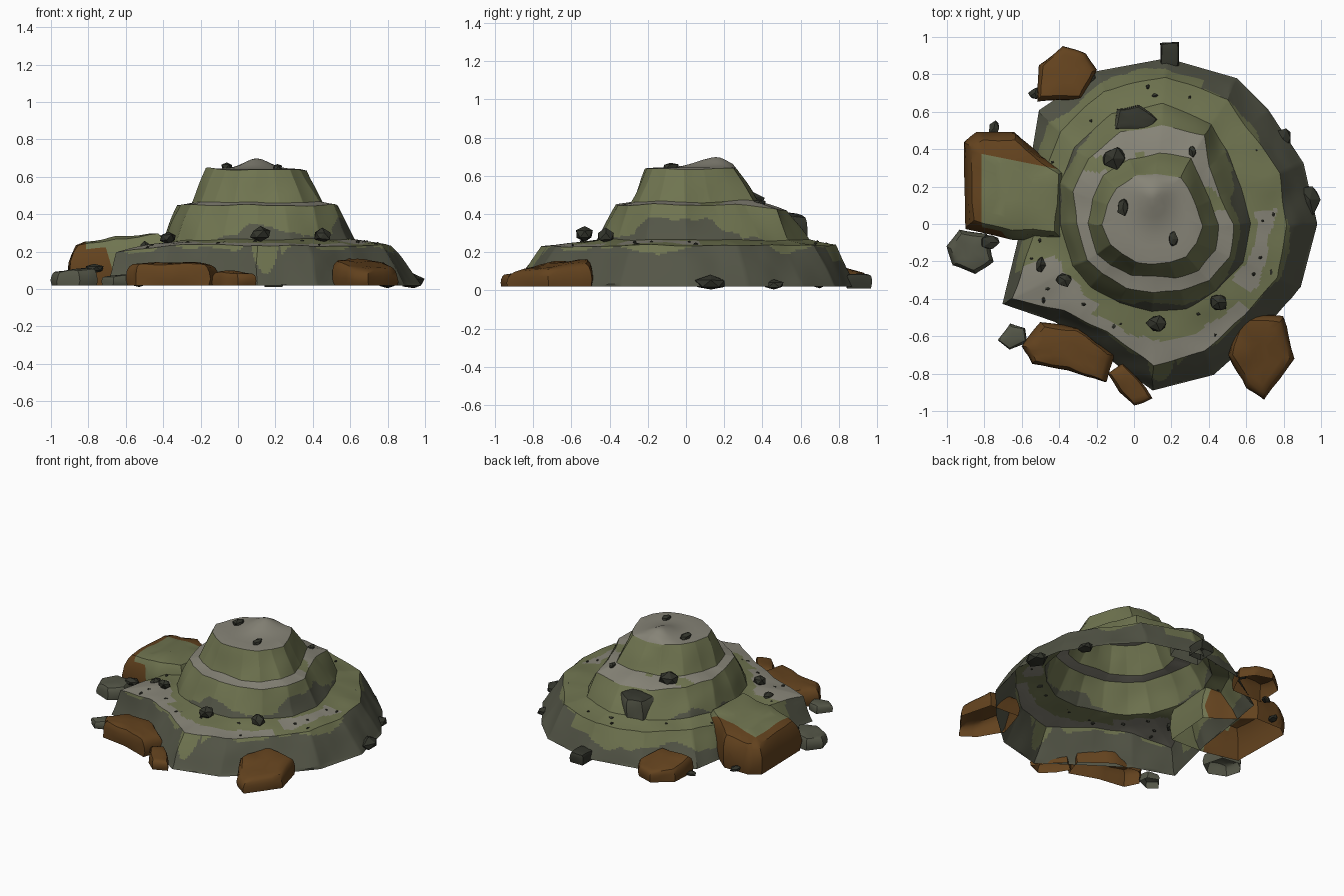
import bpy, bmesh, math, random
from mathutils import Vector, noise

cube = bpy.data.objects.get("Cube")
if cube:
    bpy.data.objects.remove(cube, do_unlink=True)
random.seed(4)


def material(name, *rgb):
    mat = bpy.data.materials.new(name)
    mat.use_nodes = True
    mat.diffuse_color = (*rgb, 1)
    for node in mat.node_tree.nodes:
        if node.type == "BSDF_PRINCIPLED":
            node.inputs["Base Color"].default_value = (*rgb, 1)
            node.inputs["Roughness"].default_value = 0.9
    return mat


moss = material("moss_green", 0.16, 0.175, 0.08)
pale = material("pale_stone", 0.24, 0.23, 0.185)
dark = material("dark_stone", 0.088, 0.092, 0.063)
clay = material("brown_clay", 0.125, 0.055, 0.013)
coal = material("black_stone", 0.033, 0.035, 0.025)
MOSS, PALE, DARK = range(3)


def finish(bm, name, mats, angle=25):
    bmesh.ops.recalc_face_normals(bm, faces=bm.faces)
    mesh = bpy.data.meshes.new(name)
    bm.to_mesh(mesh)
    bm.free()
    for mat in mats:
        mesh.materials.append(mat)
    obj = bpy.data.objects.new(name, mesh)
    bpy.context.collection.objects.link(obj)
    bpy.ops.object.select_all(action="DESELECT")
    obj.select_set(True)
    bpy.context.view_layer.objects.active = obj
    bpy.ops.object.shade_smooth_by_angle(angle=math.radians(angle))


def bridge(bm, low, high):
    n = len(low)
    return [bm.faces.new((low[i], low[(i + 1) % n], high[(i + 1) % n], high[i]))
            for i in range(n)]


# Terraced mound: radii (hundredths) at each heading for each terrace edge
CENTRE = Vector((0.1, 0, 0))
HEADINGS = [int(h) for h in "0 22 45 60 85 110 135 157 180 208 225 247 270 292 315 337".split()]
RINGS = [
    (0.02, "88 87 87 90 89 87 86 72 70 91 74 74 89 87 82 86"),
    (0.235, "72 73 72 78 79 76 70 64 62 85 66 63 76 73 69 73"),
    (0.265, "53 51 56 62 64 63 58 54 50 49 47 46 47 48 50 53"),
    (0.45, "43 39 43 55 53 52 49 46 41 40 38 37 37 38 43 44"),
    (0.465, "35 34 36 41 38 37 37 35 35 34 32 30 28 31 35 36"),
    (0.64, "27 25 26 29 27 28 27 26 27 25 23 22 21 22 25 26"),
]
RINGS = [(z, [int(r) / 100 for r in row.split()]) for z, row in RINGS]
CORNERS = len(HEADINGS)
STEPS = 24
COLS = CORNERS * STEPS


def ring_point(level, col):
    z, radii = RINGS[level]
    seg, part = divmod(col, STEPS)

    def corner(i):
        a = math.radians(HEADINGS[i % CORNERS])
        return Vector((math.cos(a), math.sin(a), 0)) * radii[i % CORNERS]
    p = CENTRE + corner(seg).lerp(corner(seg + 1), part / STEPS)
    p.z = z
    if level in (1, 2):
        p.z -= 0.1 * max(0, -p.x - 0.3)
    if level == 3:
        p.z -= 0.12 * max(0, p.y - 0.25)
    return p


def heading_in(deg, start, end):
    return (deg - start) % 360 < (end - start) % 360


def mound_colour(band, t, c):
    deg = math.degrees(math.atan2(c.y, c.x - CENTRE.x)) % 360
    wob = noise.noise(c * 4.5) + 0.3 * noise.noise(c * 11)
    if band == 0:      # outer skirt
        limit = 0.95
        if heading_in(deg, 70, 200):
            limit = 0.5
        if heading_in(deg, 265, 280):
            limit = 0.4 + 0.02 * (deg - 273) ** 2
        return MOSS if t > limit + 0.3 * wob else DARK
    if band == 1:      # lower terrace
        if heading_in(deg, 198, 236):
            return PALE if t < 0.75 + 0.4 * wob else MOSS
        if heading_in(deg, 236, 318):
            return PALE if t < 0.34 + 0.22 * wob else MOSS
        if heading_in(deg, 325, 367):
            return PALE if 0.4 < t + wob * 0.6 and t < 0.8 + 0.2 * wob else MOSS
        return MOSS
    if band == 2:      # middle wall
        limit = 0
        if heading_in(deg, 255, 302):
            limit = 0.5 - 0.001 * (deg - 278) ** 2
        if heading_in(deg, 327, 394):
            limit = 0.75 - 0.0005 * ((deg + 180) % 360 - 180) ** 2
        return DARK if t < limit + 0.35 * wob else MOSS
    if band == 3:      # upper ledge
        return MOSS if wob > 0.42 else PALE
    return MOSS if band == 4 else PALE


bm = bmesh.new()
previous = None
SUBROWS = [20, 18, 18, 5, 8]
for band, rows in enumerate(SUBROWS):
    for row in range(rows + (band == 4)):
        t = row / rows
        ring = []
        for col in range(COLS):
            p = ring_point(band, col).lerp(ring_point(band + 1, col), t)
            if band or row:
                p += noise.noise_vector(p * 5) * 0.014
            ring.append(bm.verts.new(p))
        if previous:
            last = band if row else band - 1
            mid = (t - 0.5 / rows) if row else 1 - 0.5 / SUBROWS[last]
            for face in bridge(bm, previous, ring):
                face.material_index = mound_colour(last, mid, face.calc_center_median())
        previous = ring

# Summit with an off-centre hump, steeper at the back
rim = [v.co.copy() for v in previous]
peak = Vector((0.1, 0.12, 0.655))
for t in (0.15, 0.3, 0.45, 0.6, 0.75, 0.9):
    ring = []
    for p in rim:
        q = p.lerp(peak, t)
        spread = 0.018 if q.y < 0.16 else 0.007
        q.z = 0.643 + 0.055 * math.exp(-(q.x - 0.1) ** 2 / 0.009 - (q.y - 0.16) ** 2 / spread)
        ring.append(bm.verts.new(q))
    for face in bridge(bm, previous, ring):
        face.material_index = PALE
    previous = ring
bm.faces.new(previous).material_index = PALE
finish(bm, "terraced_mound", [moss, pale, dark], 30)


# Boulders: footprint outline, rounded towards a sloping top, open beneath
def boulder(name, outline, height, slope=(0, 0), mats=(clay,), base=0.02,
            top_rule=None, cuts=()):
    pts = [Vector((x, y, 0)) for x, y in outline]
    mid = sum(pts, Vector()) / len(pts)
    bm = bmesh.new()
    previous = None
    for scale, lift in ((0.97, 0), (1, 0.3), (0.97, 0.6), (0.92, 0.82), (0.84, 0.95),
                        (0.65, 1), (0.35, 1.02)):
        ring = []
        for i, p in enumerate(pts):
            for part in (0, 0.25, 0.5, 0.75):
                d = p.lerp(pts[(i + 1) % len(pts)], part) - mid
                top = height + slope[0] * d.x * scale + slope[1] * d.y * scale
                q = mid + d * scale
                q.z = base + (top - base) * lift
                if lift:
                    q += noise.noise_vector(q * 9) * 0.012
                ring.append(bm.verts.new(q))
        if previous:
            bridge(bm, previous, ring)
        previous = ring
    bm.faces.new(previous)
    for point, normal in cuts:
        bmesh.ops.bisect_plane(bm, geom=bm.verts[:] + bm.edges[:] + bm.faces[:],
                               plane_co=point, plane_no=normal)
    bm.normal_update()
    if top_rule:
        for face in bm.faces:
            face.material_index = int(top_rule(face.calc_center_median(), face.normal))
    finish(bm, name, mats, 35)


# Colour borders of the side block run along these planes
LEFT_CUT = (Vector((-0.79, 0, 0)), Vector((1, 0, 0.1)))
BACK_CUT = (Vector((-0.79, 0.37, 0)), Vector((-0.2, -1, 0)))
INNER_CUT = (Vector((-0.64, 0, 0)), Vector((1, 0, 0.3)))


def beyond(c, cut):
    return (c - cut[0]).dot(cut[1]) > 0


def mossy_side(c, n):
    on_top = abs(n.z) > 0.45 and beyond(c, LEFT_CUT)
    return beyond(c, BACK_CUT) and (on_top or beyond(c, INNER_CUT))


boulder("large_side_block",
        [(-0.9, -0.02), (-0.65, -0.08), (-0.38, -0.09), (-0.35, 0.27), (-0.5, 0.37),
         (-0.64, 0.49), (-0.84, 0.49), (-0.91, 0.44)], 0.265, (0.13, -0.05), (clay, moss),
        top_rule=mossy_side, cuts=(LEFT_CUT, BACK_CUT, INNER_CUT))
boulder("front_long_boulder",
        [(-0.6, -0.65), (-0.55, -0.75), (-0.35, -0.78), (-0.15, -0.85), (-0.1, -0.7),
         (-0.3, -0.55), (-0.5, -0.53)], 0.14)
boulder("front_small_boulder",
        [(-0.14, -0.8), (-0.08, -0.9), (0, -0.97), (0.1, -0.93), (0.02, -0.82),
         (-0.06, -0.74)], 0.09)
boulder("front_corner_boulder",
        [(0.5, -0.7), (0.6, -0.87), (0.7, -0.94), (0.86, -0.72), (0.8, -0.49),
         (0.57, -0.48)], 0.135, (-0.12, 0.15))
boulder("back_boulder",
        [(-0.52, 0.66), (-0.28, 0.66), (-0.2, 0.82), (-0.26, 0.91), (-0.38, 0.95),
         (-0.51, 0.85)], 0.12, (0, -0.2))
boulder("side_grey_boulder",
        [(-1, -0.12), (-0.97, -0.22), (-0.85, -0.27), (-0.75, -0.2), (-0.79, -0.05),
         (-0.93, -0.03)], 0.1, (0.12, 0), (dark,))
boulder("front_grey_boulder",
        [(-0.73, -0.62), (-0.67, -0.67), (-0.57, -0.63), (-0.58, -0.56), (-0.66, -0.53)],
        0.07, (0.1, 0), (dark,))
boulder("back_crag",
        [(-0.12, 0.5), (0.1, 0.48), (0.13, 0.56), (0.03, 0.63), (-0.09, 0.62)],
        0.4, (0, -0.1), (dark, coal), 0.22, lambda c, n: abs(n.z) > 0.5)
boulder("back_edge_stone",
        [(0.14, 0.84), (0.24, 0.84), (0.24, 0.97), (0.14, 0.97)], 0.08, (0, 0), (coal,), 0.01)


# Loose stones: squashed, roughened balls, cut level with the ground
def stones(name, places, mat, squash=0.75):
    bm = bmesh.new()
    for x, y, z, size in places:
        made = bmesh.ops.create_icosphere(bm, subdivisions=1, radius=size)["verts"]
        turn = random.uniform(0.7, 1.25)
        for v in made:
            v.co *= random.uniform(0.75, 1.1)
            v.co = Vector((v.co.x * turn, v.co.y / turn, v.co.z * squash)) + Vector((x, y, z))
            v.co.z = max(v.co.z, 0.005)
    finish(bm, name, [mat], 20)


stones("terrace_stones", [
    (-0.06, 0.09, 0.65, 0.045), (0.21, -0.08, 0.648, 0.035), (-0.11, 0.35, 0.46, 0.07),
    (0.12, -0.53, 0.295, 0.06), (0.45, -0.42, 0.285, 0.055), (-0.5, -0.22, 0.225, 0.04),
    (-0.37, -0.3, 0.275, 0.045), (0.31, 0.39, 0.46, 0.03)], coal)
stones("foot_stones", [
    (0.94, 0.13, 0.035, 0.085), (0.8, 0.46, 0.03, 0.06), (-0.75, 0.51, 0.05, 0.04),
    (-0.77, -0.1, 0.11, 0.05), (-0.53, 0.7, 0.03, 0.035), (-0.25, 0.78, 0.07, 0.045)],
    coal, 0.55)

# Gravel scattered along the lower terrace
gravel = []
for _ in range(26):
    col = random.randrange(COLS)
    p = ring_point(1, col).lerp(ring_point(2, col), random.uniform(0.1, 0.9))
    gravel.append((*p, random.uniform(0.008, 0.016)))
stones("terrace_gravel", gravel, coal)
